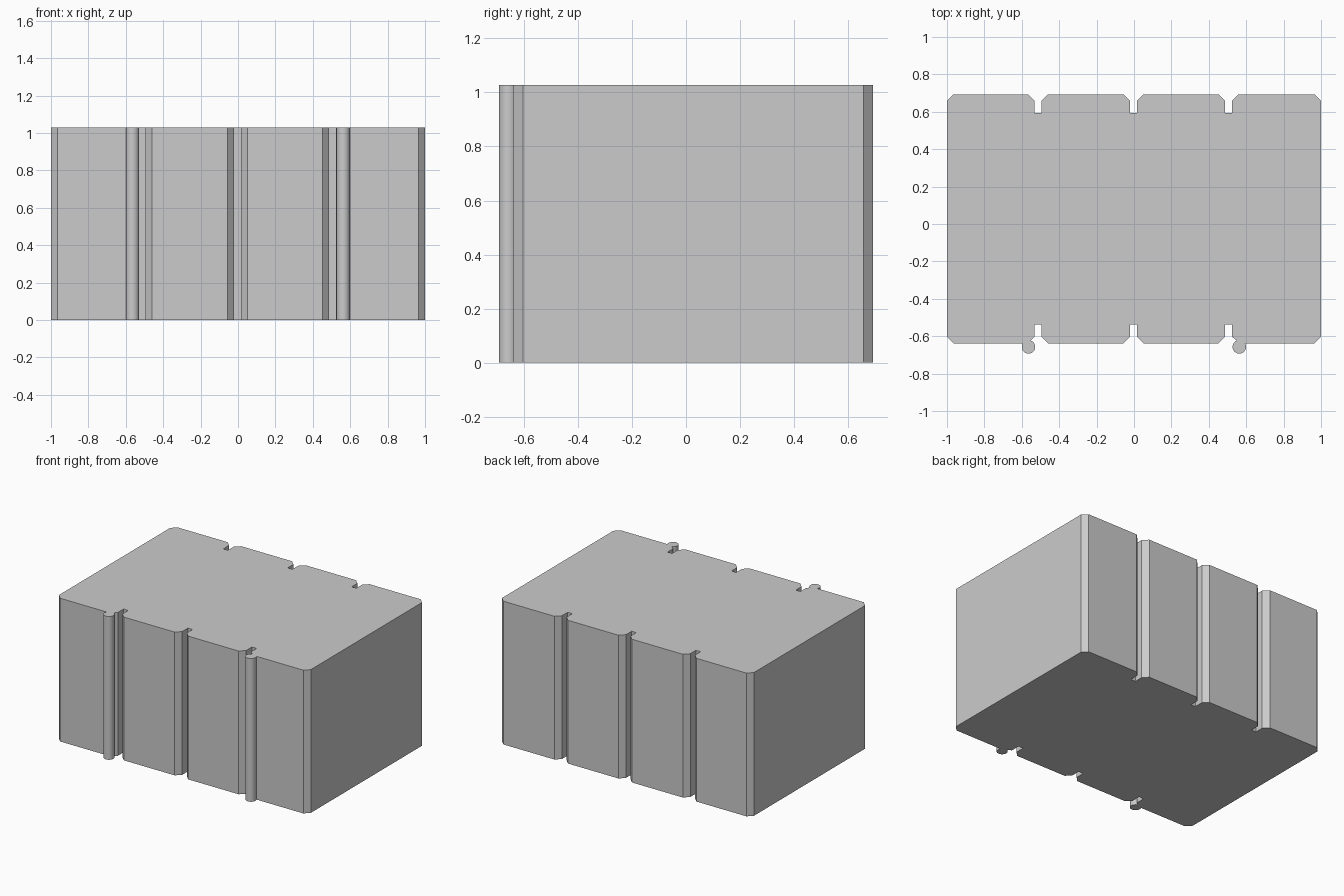
import bpy, bmesh
from math import cos, sin, radians

if "Cube" in bpy.data.objects:
    bpy.data.objects.remove(bpy.data.objects["Cube"])

HEIGHT = 1.028
FRONT, BACK = -0.638, 0.693
CH = 0.035                 # chamfer size
DEPTH = 0.1                # groove depth from the outer face
HALF = 0.0185              # half groove width
GROOVES = (-0.5135, -0.0025, 0.5055)
PIN_R, PIN_Y = 0.036, -0.657


def groove(cx, face, inward):
    """Chamfered slot, listed left to right."""
    side = [(HALF + CH, face), (HALF, face + inward * CH), (HALF, face + inward * DEPTH)]
    return [(cx - x, y) for x, y in side] + [(cx + x, y) for x, y in reversed(side)]


def pin(cx, a0, a1, steps=24):
    """Round bead bulging out of the front face."""
    angles = [radians(a0 + (a1 - a0) * i / steps) for i in range(steps + 1)]
    return [(cx + PIN_R * cos(a), PIN_Y + PIN_R * sin(a)) for a in angles]


# front edge: the two beads replace the outer chamfer corners of the side grooves
left, middle, right = (groove(c, FRONT, 1) for c in GROOVES)
outline = [(-1, FRONT + CH), (-1 + CH, FRONT)]
outline += pin(-0.564, 148, 429) + left[1:] + middle + right[:-1] + pin(0.563, 111, 392)
outline += [(1 - CH, FRONT), (1, FRONT + CH)]

# back edge, right to left
outline += [(1, BACK - CH), (1 - CH, BACK)]
for c in reversed(GROOVES):
    outline += reversed(groove(c, BACK, -1))
outline += [(-1 + CH, BACK), (-1, BACK - CH)]

# extrude the outline to the full height
bm = bmesh.new()
base = bm.faces.new([bm.verts.new((x, y, 0)) for x, y in outline])
top = bmesh.ops.extrude_face_region(bm, geom=[base], use_keep_orig=True)["geom"]
bmesh.ops.translate(bm, verts=[v for v in top if isinstance(v, bmesh.types.BMVert)],
                    vec=(0, 0, HEIGHT))
bmesh.ops.recalc_face_normals(bm, faces=bm.faces)
mesh = bpy.data.meshes.new("paving_block")
bm.to_mesh(mesh)
bm.free()
block = bpy.data.objects.new("paving_block", mesh)
bpy.context.collection.objects.link(block)

# round beads smooth, block edges sharp
bpy.context.view_layer.objects.active = block
block.select_set(True)
bpy.ops.object.shade_smooth_by_angle(angle=radians(30))
